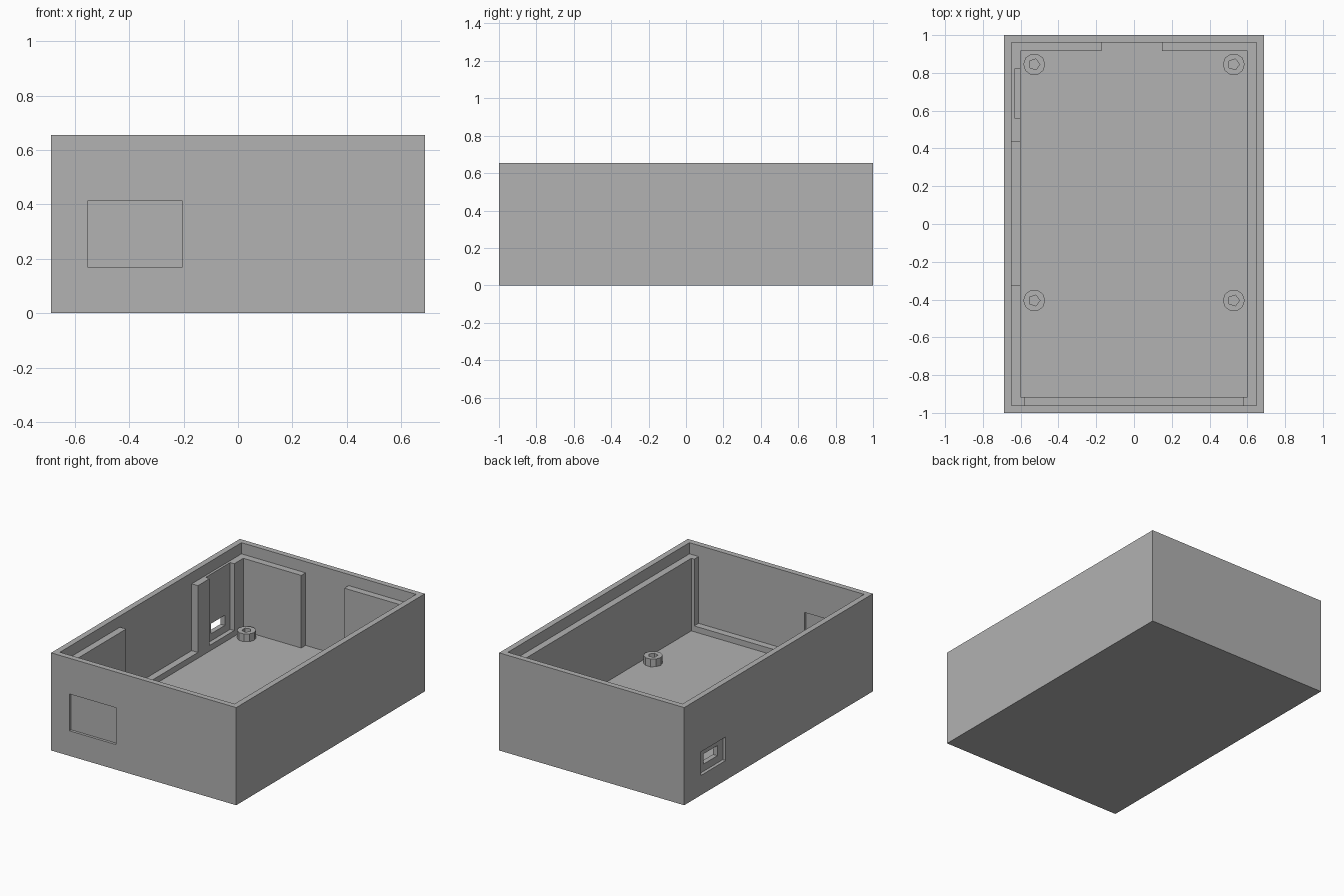
import bpy
import bmesh
import math

if "Cube" in bpy.data.objects:
    bpy.data.objects.remove(bpy.data.objects["Cube"], do_unlink=True)

# Main dimensions
HALF_X, HALF_Y, HEIGHT = 0.687, 1.0, 0.655
LIP_X, LIP_Y, LEDGE_Z = 0.648, 0.962, 0.58
IN_X, IN_Y, FLOOR_Z = 0.602, 0.916, 0.093
RAIL_Z = 0.132
ABOVE = HEIGHT + 0.1

gray = bpy.data.materials.new("matte gray")
gray.use_nodes = True
color = (0.445, 0.445, 0.445, 1)
gray.diffuse_color = color
gray.node_tree.nodes["Principled BSDF"].inputs["Base Color"].default_value = color


def add_object(name, bm):
    bmesh.ops.recalc_face_normals(bm, faces=bm.faces)
    mesh = bpy.data.meshes.new(name)
    bm.to_mesh(mesh)
    bm.free()
    mesh.materials.append(gray)
    obj = bpy.data.objects.new(name, mesh)
    bpy.context.collection.objects.link(obj)
    return obj


def box(name, x, y, z):
    """Box spanning the (low, high) pairs on each axis."""
    bm = bmesh.new()
    bmesh.ops.create_cube(bm, size=1)
    for v in bm.verts:
        v.co = [low + (c + 0.5) * (high - low) for c, (low, high) in zip(v.co, (x, y, z))]
    return add_object(name, bm)


def cut(target, name, x, y, z):
    """Carve a box out of the target."""
    cutter = box(name, x, y, z)
    cutter.hide_render = True
    mod = target.modifiers.new(name, "BOOLEAN")
    mod.operation = "DIFFERENCE"
    mod.solver = "EXACT"
    mod.object = cutter
    bpy.context.view_layer.objects.active = target
    bpy.ops.object.modifier_apply(modifier=mod.name)
    bpy.data.objects.remove(cutter, do_unlink=True)


def standoff(name, x, y, z0, z1, outer, inner):
    """Ten-sided post with a five-sided screw hole."""
    bm = bmesh.new()

    def ring(r, n, z):
        return [bm.verts.new((x + r * math.cos(math.tau * i / n),
                              y + r * math.sin(math.tau * i / n), z)) for i in range(n)]

    out_low, out_high = ring(outer, 10, z0), ring(outer, 10, z1)
    in_low, in_high = ring(inner, 5, z0), ring(inner, 5, z1)
    for low, high in ((out_low, out_high), (in_low, in_high)):
        for i in range(len(low)):
            j = (i + 1) % len(low)
            bm.faces.new((low[i], low[j], high[j], high[i]))
    # Annular caps between the ten outer and five inner corners
    for o, n in ((out_low, in_low), (out_high, in_high)):
        for i in range(5):
            a, b, c = o[2 * i], o[2 * i + 1], o[(2 * i + 2) % 10]
            bm.faces.new((a, b, c, n[(i + 1) % 5], n[i]))
    return add_object(name, bm)


# Case shell with stepped cavity
case = box("case_shell", (-HALF_X, HALF_X), (-HALF_Y, HALF_Y), (0, HEIGHT))
cut(case, "lid_seat", (-LIP_X, LIP_X), (-LIP_Y, LIP_Y), (LEDGE_Z, ABOVE))
cut(case, "main_cavity", (-IN_X, IN_X), (-IN_Y, IN_Y), (FLOOR_Z, ABOVE))

# Gaps in the inner ledge
cut(case, "front_gap", (-0.58, 0.58), (-LIP_Y, -0.85), (RAIL_Z, LEDGE_Z + 0.02))
cut(case, "back_gap", (-0.172, 0.148), (0.85, LIP_Y), (FLOOR_Z, LEDGE_Z + 0.02))
cut(case, "side_gap", (-LIP_X, -0.55), (-0.325, 0.435), (RAIL_Z, LEDGE_Z + 0.02))
cut(case, "port_pocket", (-0.632, -0.55), (0.56, 0.82), (RAIL_Z, LEDGE_Z + 0.02))

# Side port: outer recess and through hole
cut(case, "port_recess", (-0.75, -0.665), (0.56, 0.82), (RAIL_Z, 0.29))
cut(case, "port_hole", (-0.75, -0.61), (0.617, 0.763), (0.18, 0.248))

# Front window: shallow recesses on both faces of the wall
cut(case, "window_outside", (-0.552, -0.206), (-1.1, -0.982), (0.168, 0.415))
cut(case, "window_inside", (-0.552, -0.206), (-0.978, -0.9), (0.168, 0.415))

# Board standoffs
for end, y in (("front", -0.405), ("back", 0.845)):
    for side, sign in (("left", 1), ("right", -1)):
        standoff(f"{end}_{side}_standoff", sign * 0.528, y, FLOOR_Z, 0.145, 0.058, 0.03)
